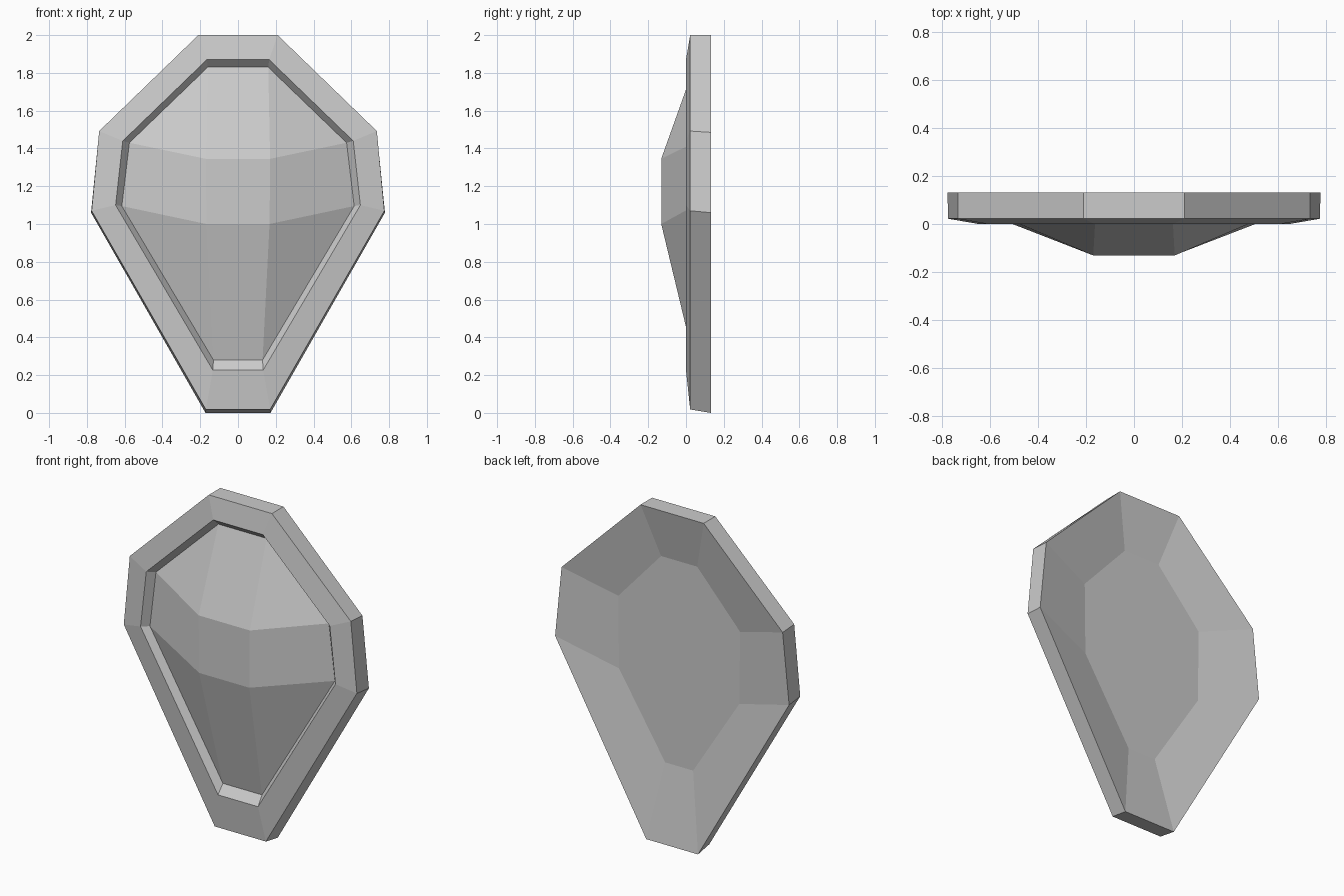
import bpy
import bmesh

cube = bpy.data.objects.get("Cube")
if cube:
    bpy.data.objects.remove(cube, do_unlink=True)

grey = bpy.data.materials.new("plain grey")
grey.use_nodes = True
grey.diffuse_color = (0.6, 0.6, 0.6, 1)
bsdf = next(n for n in grey.node_tree.nodes if n.type == 'BSDF_PRINCIPLED')
bsdf.inputs["Base Color"].default_value = grey.diffuse_color


def loft(name, rings, cap_back=False, cap_front=False):
    """Join mirrored outlines from back to front; each is (y, right half)."""
    bm = bmesh.new()
    loops = []
    for y, half in rings:
        outline = half + [(-x, z) for x, z in reversed(half)]
        loops.append([bm.verts.new((x, y, z)) for x, z in outline])
    for a, b in zip(loops, loops[1:]):
        for i in range(len(a)):
            j = (i + 1) % len(a)
            bm.faces.new((a[i], b[i], b[j], a[j]))
    if cap_back:
        bm.faces.new(loops[0])
    if cap_front:
        bm.faces.new(list(reversed(loops[-1])))
    bmesh.ops.remove_doubles(bm, verts=bm.verts, dist=0.001)
    mesh = bpy.data.meshes.new(name)
    bm.to_mesh(mesh)
    bm.free()
    mesh.materials.append(grey)
    obj = bpy.data.objects.new(name, mesh)
    bpy.context.collection.objects.link(obj)
    return obj


# Half outlines, top to bottom
back_floor = [(0.12, 1.69), (0.405, 1.375), (0.40, 0.94), (0.093, 0.457)]
back_edge = [(0.21, 2.0), (0.735, 1.485), (0.778, 1.06), (0.172, 0.0)]
front_edge = [(0.21, 2.0), (0.735, 1.492), (0.775, 1.07), (0.17, 0.018)]
rim = [(0.165, 1.87), (0.61, 1.44), (0.648, 1.10), (0.133, 0.226)]
groove = [(0.16, 1.83), (0.575, 1.43), (0.615, 1.095), (0.13, 0.28)]
crown_top, crown_bottom = (0.17, 1.345), (0.167, 1.0)
crown = [crown_top, crown_top, crown_bottom, crown_bottom]

# Hollow-backed frame with a bevelled front rim and inner groove wall
loft("frame", [(0.065, back_floor), (0.132, back_edge), (0.022, front_edge),
               (0.0, rim), (0.042, groove)], cap_back=True)

# Faceted raised centre
loft("faceted_dome", [(0.042, groove), (-0.131, crown)], cap_front=True)
